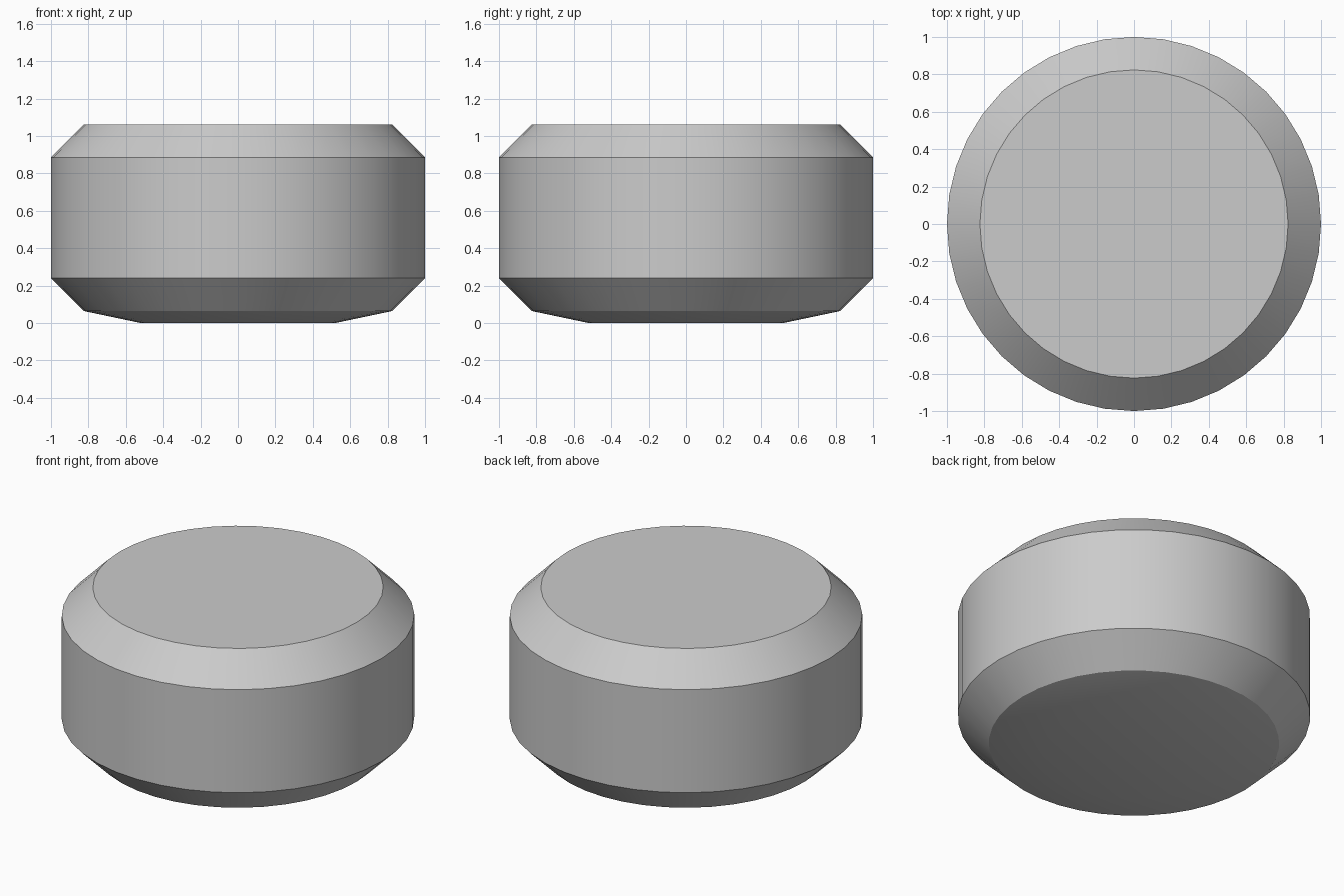
import bpy
import bmesh
import math

cube = bpy.data.objects.get("Cube")
if cube:
    bpy.data.objects.remove(cube, do_unlink=True)

SIDES = 40

# Plain grey material
grey = bpy.data.materials.new("light_grey")
grey.use_nodes = True
colour = (0.6, 0.6, 0.6, 1.0)
grey.diffuse_color = colour
grey.node_tree.nodes["Principled BSDF"].inputs["Base Color"].default_value = colour

# Profile as (radius, height): shallow foot, lower bevel, wall, upper bevel
profile = [(0.52, 0.0), (0.824, 0.064), (1.0, 0.24), (1.0, 0.885), (0.824, 1.061)]


def lathe(name, points, material):
    """Turn a profile around z and close both ends with flat caps."""
    bm = bmesh.new()
    rings = []
    for radius, height in points:
        angles = [math.tau * i / SIDES for i in range(SIDES)]
        rings.append([bm.verts.new((radius * math.cos(a), radius * math.sin(a), height))
                      for a in angles])
    for low, high in zip(rings, rings[1:]):
        for i in range(SIDES):
            j = (i + 1) % SIDES
            bm.faces.new((low[i], low[j], high[j], high[i]))
    bm.faces.new(reversed(rings[0]))
    bm.faces.new(rings[-1])
    mesh = bpy.data.meshes.new(name)
    bm.to_mesh(mesh)
    bm.free()
    mesh.materials.append(material)
    obj = bpy.data.objects.new(name, mesh)
    bpy.context.collection.objects.link(obj)
    return obj


# Bevelled round body, smooth around and crisp at the bevels
body = lathe("bevelled_disc", profile, grey)
bpy.ops.object.select_all(action="DESELECT")
body.select_set(True)
bpy.context.view_layer.objects.active = body
bpy.ops.object.shade_smooth_by_angle(angle=math.radians(30))
